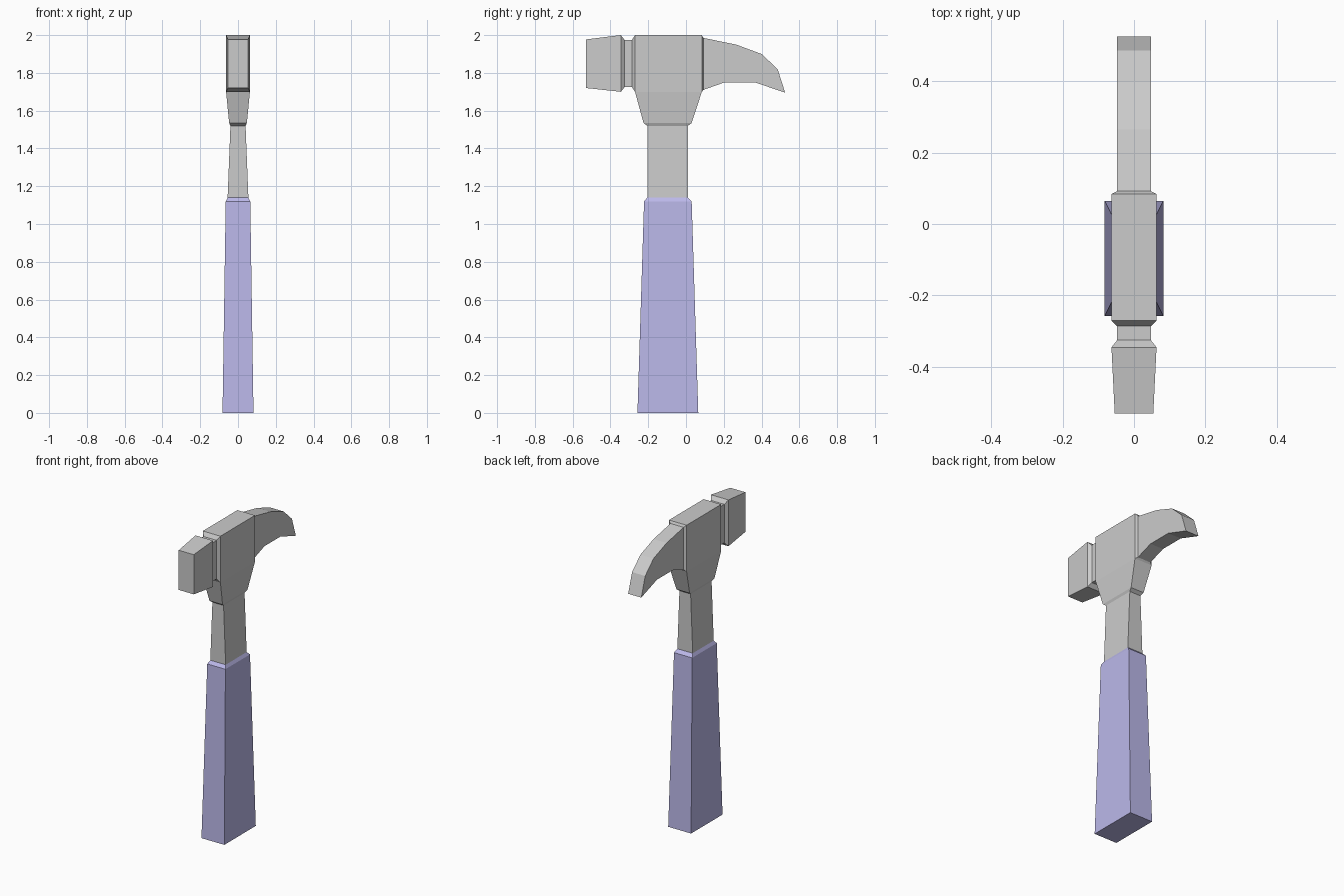
import bpy, bmesh

if "Cube" in bpy.data.objects:
    bpy.data.objects.remove(bpy.data.objects["Cube"])


def bridge(bm, rings):
    """Join successive four-cornered rings; returns the side faces per segment."""
    loops = [[bm.verts.new(p) for p in ring] for ring in rings]
    sides = [[bm.faces.new((a[i], a[(i + 1) % 4], b[(i + 1) % 4], b[i])) for i in range(4)]
             for a, b in zip(loops, loops[1:])]
    return loops, sides


def upright(z, y0, y1, half):
    """Horizontal rectangle for handle sections."""
    return [(-half, y0, z), (half, y0, z), (half, y1, z), (-half, y1, z)]


def across(bottom, top, half):
    """Head section running from a bottom (y, z) point to a top (y, z) point."""
    return [(-half, *bottom), (half, *bottom), (half, *top), (-half, *top)]


def finish(bm, name):
    bmesh.ops.remove_doubles(bm, verts=bm.verts, dist=0.0005)
    bmesh.ops.recalc_face_normals(bm, faces=bm.faces)
    mesh = bpy.data.meshes.new(name)
    bm.to_mesh(mesh)
    bm.free()
    obj = bpy.data.objects.new(name, mesh)
    bpy.context.collection.objects.link(obj)
    return obj


# Head: striking face, grooved neck, body and curved claw
bm = bmesh.new()
sections = [(y, z0, y, z1, h) for y, z0, z1, h in [
    (-0.53, 1.72, 1.977, 0.054),
    (-0.345, 1.70, 2.0, 0.063),
    (-0.325, 1.725, 1.975, 0.047),
    (-0.286, 1.725, 1.975, 0.047),
    (-0.27, 1.70, 2.0, 0.063),
    (0.084, 1.70, 2.0, 0.063),
    (0.092, 1.71, 1.985, 0.047)]]
sections += [(0.205, 1.75, 0.265, 1.95, 0.047),
             (0.365, 1.75, 0.40, 1.90, 0.047),
             (0.525, 1.695, 0.485, 1.82, 0.047)]
loops, sides = bridge(bm, [across((a, b), (c, d), h) for a, b, c, d, h in sections])
bm.faces.new(loops[0])
bm.faces.new(loops[-1])
bm.faces.remove(sides[4][0])

# Tapered socket and metal shank continuing from the open underside of the body
bridge(bm, [upright(1.70, -0.27, 0.084, 0.063),
            upright(1.535, -0.225, 0.03, 0.047),
            upright(1.52, -0.205, 0.01, 0.04),
            upright(1.14, -0.205, 0.01, 0.055)])
finish(bm, "hammer_head_and_shank")

# Coloured grip with a bevelled top edge
bm = bmesh.new()
loops, _ = bridge(bm, [upright(1.14, -0.205, 0.01, 0.055),
                       upright(1.12, -0.222, 0.03, 0.065),
                       upright(0.0, -0.257, 0.065, 0.082)])
bm.faces.new(loops[-1])
grip = finish(bm, "grip")
mat = bpy.data.materials.new("grip_violet")
mat.diffuse_color = (0.5, 0.48, 0.82, 1)
mat.use_nodes = True
mat.node_tree.nodes["Principled BSDF"].inputs["Base Color"].default_value = mat.diffuse_color
grip.data.materials.append(mat)
